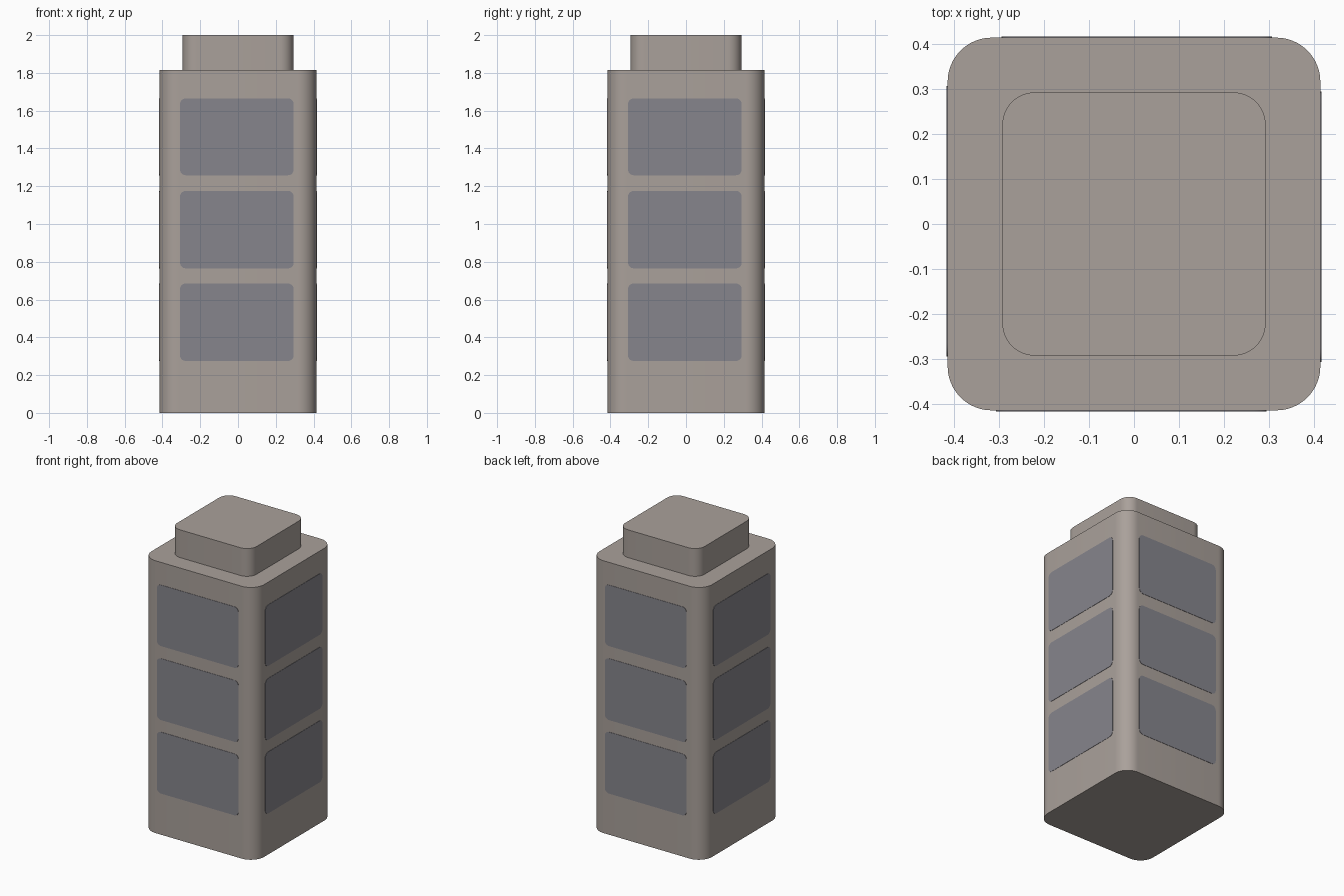
import bpy, bmesh, math
from mathutils import Matrix

if "Cube" in bpy.data.objects:
    bpy.data.objects.remove(bpy.data.objects["Cube"])


def material(name, rgb):
    m = bpy.data.materials.new(name)
    m.diffuse_color = (*rgb, 1)
    m.use_nodes = True
    m.node_tree.nodes["Principled BSDF"].inputs["Base Color"].default_value = m.diffuse_color
    return m


stone = material("warm grey", (0.40, 0.355, 0.325))
glass = material("slate grey", (0.24, 0.235, 0.265))


def rounded_rect(x0, x1, y0, y1, r, n):
    """Counter-clockwise outline of a rectangle with round corners."""
    centres = [(x1 - r, y1 - r), (x0 + r, y1 - r), (x0 + r, y0 + r), (x1 - r, y0 + r)]
    return [(cx + r * math.cos(math.pi / 2 * (q + i / n)),
             cy + r * math.sin(math.pi / 2 * (q + i / n)))
            for q, (cx, cy) in enumerate(centres) for i in range(n + 1)]


def prism(bm, outline, z0, z1, matrix=Matrix()):
    low = [bm.verts.new(matrix @ Matrix.Translation((x, y, z0)).translation) for x, y in outline]
    top = [bm.verts.new(matrix @ Matrix.Translation((x, y, z1)).translation) for x, y in outline]
    bm.faces.new(low[::-1])
    bm.faces.new(top)
    for i in range(len(low)):
        j = (i + 1) % len(low)
        bm.faces.new((low[i], low[j], top[j], top[i]))


def finish(bm, name, mat):
    mesh = bpy.data.meshes.new(name)
    bm.to_mesh(mesh)
    bm.free()
    mesh.materials.append(mat)
    ob = bpy.data.objects.new(name, mesh)
    bpy.context.collection.objects.link(ob)
    bpy.ops.object.select_all(action='DESELECT')
    ob.select_set(True)
    bpy.context.view_layer.objects.active = ob
    bpy.ops.object.shade_smooth_by_angle(angle=math.radians(35))


# Main block and smaller cap
for name, half, r, z0, z1 in (("tower_body", 0.415, 0.098, 0, 1.815),
                              ("roof_cap", 0.293, 0.071, 1.815, 2.0)):
    bm = bmesh.new()
    prism(bm, rounded_rect(-half, half, -half, half, r, 12), z0, z1)
    finish(bm, name, stone)

# Three thin window panels on each of the four sides
upright = Matrix.Translation((0, -0.415, 0)) @ Matrix.Rotation(math.pi / 2, 4, 'X')
bm = bmesh.new()
for side in range(4):
    turn = Matrix.Rotation(side * math.pi / 2, 4, 'Z')
    for z0, z1 in ((0.275, 0.685), (0.765, 1.175), (1.258, 1.665)):
        prism(bm, rounded_rect(-0.307, 0.295, z0, z1, 0.03, 5), -0.002, 0.002, turn @ upright)
finish(bm, "window_panels", glass)
